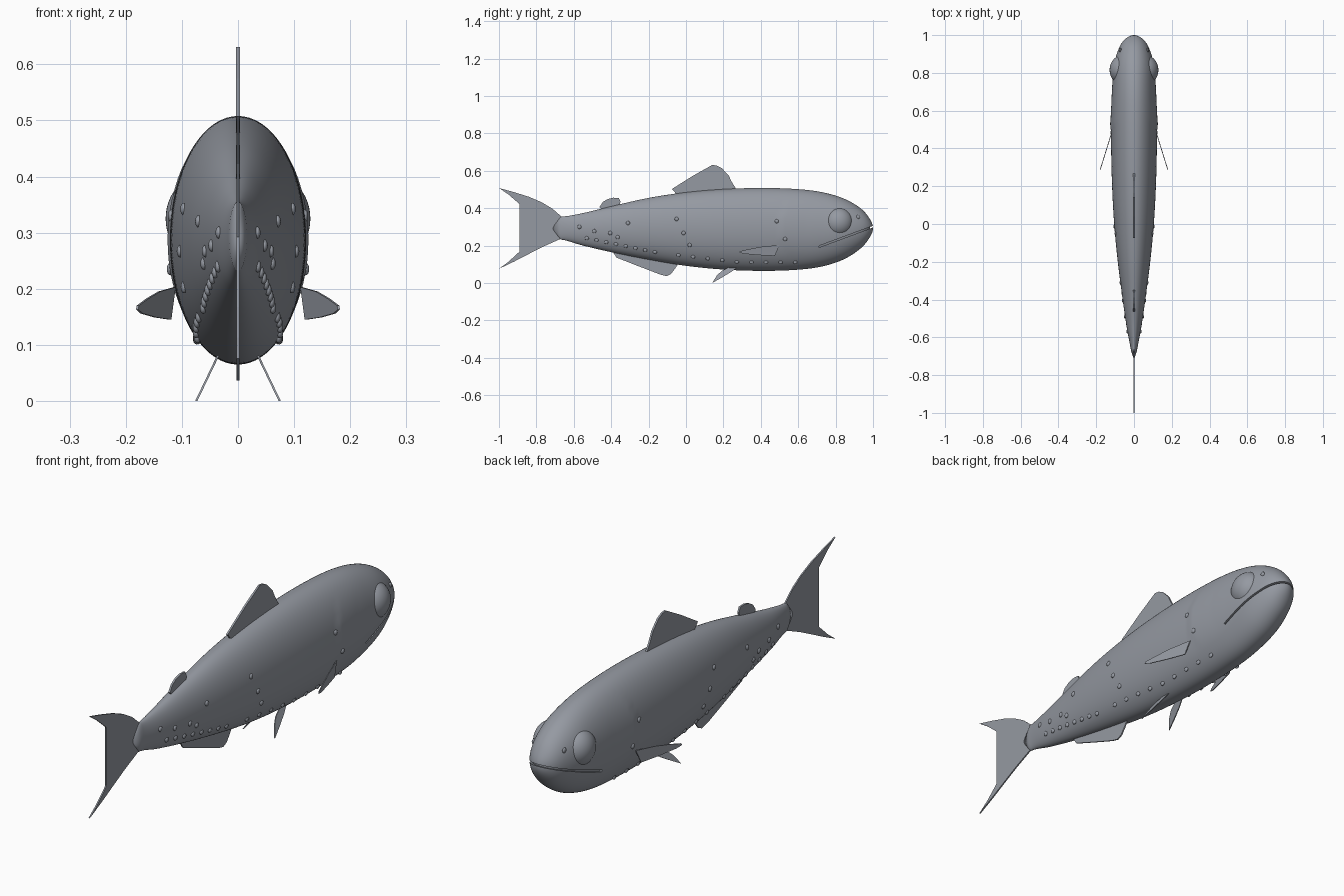
import bpy, bmesh, math
from mathutils import Vector, Matrix
from mathutils.bvhtree import BVHTree

cube = bpy.data.objects.get("Cube")
if cube:
    bpy.data.objects.remove(cube, do_unlink=True)

grey = bpy.data.materials.new("slate grey")
grey.use_nodes = True
GREY = (0.30, 0.32, 0.36, 1)
grey.diffuse_color = GREY
grey.node_tree.nodes["Principled BSDF"].inputs["Base Color"].default_value = GREY


def add_object(name, bm, smooth=None):
    bmesh.ops.recalc_face_normals(bm, faces=bm.faces)
    mesh = bpy.data.meshes.new(name)
    bm.to_mesh(mesh)
    bm.free()
    mesh.materials.append(grey)
    obj = bpy.data.objects.new(name, mesh)
    bpy.context.collection.objects.link(obj)
    if smooth:
        shade(obj, smooth)
    return obj


def shade(obj, degrees):
    bpy.ops.object.select_all(action="DESELECT")
    obj.select_set(True)
    bpy.context.view_layer.objects.active = obj
    bpy.ops.object.shade_smooth_by_angle(angle=math.radians(degrees))


# Body stations: y, top z, bottom z, half width (last one mirrors past the nose)
STATIONS = [Vector(s) for s in (
    (-.76, .37, .215, .006), (-.67, .355, .232, .016), (-.55, .374, .20, .038),
    (-.4, .41, .165, .06), (-.2, .455, .125, .086), (0, .485, .092, .105),
    (.2, .502, .072, .116), (.4, .508, .065, .121), (.58, .503, .07, .121),
    (.72, .487, .087, .116), (.84, .453, .125, .106), (.93, .402, .182, .08),
    (.98, .347, .24, .046), (1, .294, .294, 0), (.98, .24, .347, -.046))]
SEGMENTS, STEPS = 72, 10


def spline(a, b, c, d, t):
    return (2 * b + (c - a) * t + (2 * a - 5 * b + 4 * c - d) * t ** 2
            + (3 * b - a - 3 * c + d) * t ** 3) / 2


def body_point(station, angle):
    y, top, bottom, width = station
    z = (top + bottom) / 2 + (top - bottom) / 2 * math.sin(angle)
    x = width * math.cos(angle)
    # Gill cover: a soft swelling that ends in a curved step
    ahead = y - (.5 + 2 * (z - .3) ** 2)
    if 0 < ahead < .14 and abs(z - .3) < .16:
        x *= 1 + .035 * (1 - ahead / .14) * (1 - (abs(z - .3) / .16) ** 2)
    return x, y, z


def body_mesh():
    bm = bmesh.new()
    rings = []
    for i in range(1, len(STATIONS) - 2):
        for k in range(STEPS):
            s = spline(*STATIONS[i - 1:i + 3], k / STEPS)
            rings.append([bm.verts.new(body_point(s, math.tau * j / SEGMENTS))
                          for j in range(SEGMENTS)])
    for a, b in zip(rings, rings[1:]):
        for j in range(SEGMENTS):
            n = (j + 1) % SEGMENTS
            bm.faces.new((a[j], a[n], b[n], b[j]))
    # Close the tail root and the nose to points
    for ring, tip in ((rings[0], (0, -.72, .292)), (rings[-1], (0, 1, .294))):
        pole = bm.verts.new(tip)
        for j in range(SEGMENTS):
            bm.faces.new((ring[j], ring[(j + 1) % SEGMENTS], pole))
    bmesh.ops.recalc_face_normals(bm, faces=bm.faces)
    return bm


bm = body_mesh()
surface = BVHTree.FromBMesh(bm)
body = add_object("body", bm)

# Mouth: a thin sloping slot, backed by a slightly smaller inner lining
bm = bmesh.new()
slope = math.atan2(.1, .27)
bmesh.ops.create_cube(bm, size=1, matrix=Matrix.Translation((0, .88, .257))
                      @ Matrix.Rotation(slope, 4, "X")
                      @ Matrix.Diagonal((.5, .36, .008, 1)))
cutter = add_object("mouth_cutter", bm)
cutter.hide_render = True
cutter.hide_viewport = True
slot = body.modifiers.new("mouth", "BOOLEAN")
slot.operation = "DIFFERENCE"
slot.solver = "EXACT"
slot.object = cutter
bpy.context.view_layer.update()
cut = bpy.data.meshes.new_from_object(
    body.evaluated_get(bpy.context.evaluated_depsgraph_get()))
body.modifiers.clear()
body.data = cut
bpy.data.objects.remove(cutter, do_unlink=True)
shade(body, 35)

bm = body_mesh()
centre = Vector((0, .6, .29))
bmesh.ops.scale(bm, verts=bm.verts, vec=(.93, .96, .95),
                space=Matrix.Translation(-centre))
add_object("mouth_lining", bm, 35)


# Fins: flat outlines in (y, z), with x leaning by a rule
def fin(name, outline, lean=lambda y, z: 0, thickness=.006):
    bm = bmesh.new()
    sides = [[bm.verts.new((lean(y, z) + off, y, z)) for y, z in outline]
             for off in (-thickness / 2, thickness / 2)]
    for side in sides:
        bm.faces.new(side)
    for j in range(len(outline)):
        n = (j + 1) % len(outline)
        bm.faces.new((sides[0][j], sides[0][n], sides[1][n], sides[1][j]))
    bmesh.ops.triangulate(bm, faces=[f for f in bm.faces if len(f.verts) > 4])
    return add_object(name, bm)


fin("dorsal_fin", [(-.03, .45), (-.055, .485), (-.075, .503), (.04, .575),
                   (.14, .631), (.165, .628), (.19, .615), (.227, .577),
                   (.245, .54), (.267, .505), (.24, .46)], thickness=.008)
fin("adipose_fin", [(-.44, .38), (-.463, .405), (-.445, .433), (-.42, .448),
                    (-.39, .456), (-.36, .455), (-.35, .435), (-.36, .40)],
    thickness=.008)
fin("anal_fin", [(-.37, .2), (-.39, .165), (-.372, .136), (-.26, .092),
                 (-.14, .046), (-.104, .037), (-.08, .048), (-.06, .075),
                 (-.03, .12), (-.06, .15)])
fin("tail_fin", [(-.66, .35), (-.715, .398), (-.77, .431), (-.84, .461),
                 (-.92, .486), (-1, .508), (-.95, .474), (-.89, .422),
                 (-.835, .355), (-.795, .292), (-.835, .232), (-.89, .168),
                 (-.95, .113), (-1, .076), (-.92, .114), (-.835, .158),
                 (-.76, .196), (-.67, .236), (-.64, .29)])
for side, label in ((1, "left"), (-1, "right")):
    fin(label + "_pectoral_fin",
        [(.5, .203), (.475, .145), (.39, .149), (.31, .156), (.285, .163),
         (.288, .17), (.34, .182), (.41, .195)],
        lambda y, z: side * (.113 + (.5 - y) * .31), .004)
    fin(label + "_pelvic_fin",
        [(.14, 0), (.165, .04), (.19, .064), (.233, .086), (.29, .094),
         (.24, .058), (.19, .028)],
        lambda y, z: side * (.036 + (.08 - z) * .48), .004)


# Eyes and light organs: flattened balls sitting on the skin
def ball(bm, centre, size, detail):
    bmesh.ops.create_uvsphere(
        bm, u_segments=detail * 2, v_segments=detail, radius=1,
        matrix=Matrix.Translation(centre) @ Matrix.Diagonal((*size, 1)))


spots = [(-.57, .3), (-.49, .277), (-.405, .267), (-.365, .245), (-.31, .32),
         (-.05, .342), (-.013, .267), (.02, .203), (.485, .33), (.53, .235),
         (.92, .353)]
# Rows along the belly: eight toward the tail, nine toward the head
spots += [(-.53 + .052 * i, .24 - .0105 * i) for i in range(8)]
spots += [(-.04 + .078 * i, max(.112, .15 - .009 * i)) for i in range(9)]
for side, label in ((1, "left"), (-1, "right")):
    bm = bmesh.new()
    ball(bm, (side * .062, .815, .325), (.067, .078, .078), 24)
    add_object(label + "_eye", bm, 40)
    bm = bmesh.new()
    for y, z in spots:
        hit = surface.ray_cast(Vector((side, y, z)), Vector((-side, 0, 0)))[0]
        if hit:
            ball(bm, hit, (.006, .011, .011), 8)
    add_object(label + "_light_organs", bm, 40)
